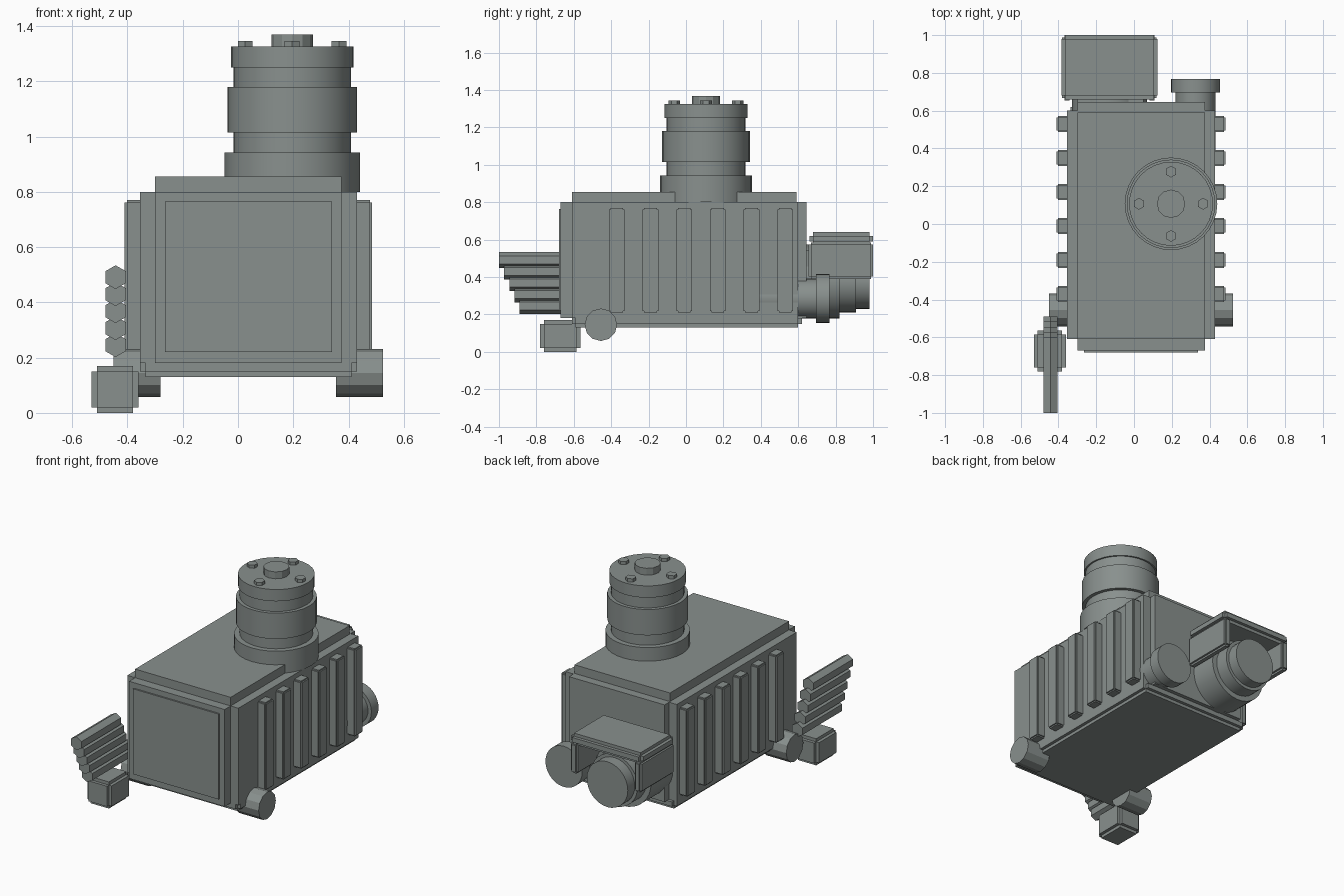
import bpy, math
from mathutils import Matrix, Vector

if "Cube" in bpy.data.objects:
    bpy.data.objects.remove(bpy.data.objects["Cube"])

# Dark grey metal shared by all parts
metal = bpy.data.materials.new("dark_grey")
metal.diffuse_color = (0.25, 0.28, 0.27, 1)
metal.use_nodes = True
metal.node_tree.nodes["Principled BSDF"].inputs["Base Color"].default_value = metal.diffuse_color


def box(name, x, y, z):
    """Plain box from (min, max) pairs."""
    bpy.ops.mesh.primitive_cube_add(size=1)
    ob = bpy.context.object
    ob.name = name
    ob.data.materials.append(metal)
    lo, hi = Vector((x[0], y[0], z[0])), Vector((x[1], y[1], z[1]))
    ob.data.transform(Matrix.Translation((lo + hi) / 2) @ Matrix.Diagonal((*(hi - lo), 1)))
    return ob


def stepped_box(name, x, y, z, s):
    """Box with a square notch of size s along every edge."""
    full = [x, y, z]
    for axis, tag in enumerate("xyz"):
        d = [r if i == axis else (r[0] + s, r[1] - s) for i, r in enumerate(full)]
        box(f"{name}_{tag}", *d)


def cyl(name, start, axis, length, r, sides=32, turn=0.0):
    """Cylinder that begins at start and runs along an axis."""
    rot = {"x": Matrix.Rotation(math.pi / 2, 4, "Y"),
           "y": Matrix.Rotation(-math.pi / 2, 4, "X"), "z": Matrix.Identity(4)}[axis]
    bpy.ops.mesh.primitive_cylinder_add(vertices=sides, radius=r, depth=length)
    ob = bpy.context.object
    ob.name = name
    ob.data.materials.append(metal)
    ob.data.transform(Matrix.Translation(start) @ rot @ Matrix.Translation((0, 0, length / 2))
                      @ Matrix.Rotation(turn, 4, "Z"))
    if sides > 20:
        bpy.ops.object.shade_smooth_by_angle(angle=math.radians(30))
    return ob


# Main housing: core, end faces, top cover, base plate, front panel
box("body_core", (-0.355, 0.43), (-0.61, 0.60), (0.18, 0.80))
box("body_ends", (-0.30, 0.375), (-0.67, 0.645), (0.18, 0.80))
box("top_cover", (-0.30, 0.375), (-0.61, 0.59), (0.75, 0.855))
stepped_box("base_plate", (-0.355, 0.43), (-0.61, 0.62), (0.13, 0.20), 0.02)
box("front_panel", (-0.265, 0.34), (-0.68, -0.66), (0.22, 0.765))

# Side ribs
for i in range(6):
    y = 0.53 - 0.18 * i
    for side, x in (("right", (0.38, 0.485)), ("left", (-0.41, -0.305))):
        stepped_box(f"{side}_rib_{i}", x, (y - 0.042, y + 0.042), (0.21, 0.77), 0.008)

# Turret on top
cx, cy = 0.196, 0.107
for n, z0, z1, r in (("base", 0.80, 0.942, 0.245), ("lower_neck", 0.942, 1.015, 0.212),
                     ("band", 1.015, 1.18, 0.234), ("upper_neck", 1.18, 1.25, 0.212),
                     ("cap", 1.25, 1.325, 0.222)):
    cyl("turret_" + n, (cx, cy, z0), "z", z1 - z0, r)
cyl("turret_hub", (cx, cy, 1.32), "z", 0.049, 0.075, 12)
for i in range(4):
    a = i * math.pi / 2
    cyl(f"turret_bolt_{i}", (cx + 0.17 * math.cos(a), cy + 0.17 * math.sin(a), 1.32),
        "z", 0.025, 0.031, 6)

# Rear pipe with flange
cyl("rear_pipe", (0.326, 0.38, 0.285), "y", 0.33, 0.106)
cyl("pipe_flange", (0.326, 0.695, 0.285), "y", 0.072, 0.13)

# Rear lens barrel under the hood
lx, lz = -0.13, 0.375
for n, y0, y1, r in (("root", 0.60, 0.82, 0.198), ("middle", 0.81, 0.91, 0.165),
                     ("tip", 0.90, 0.98, 0.145)):
    cyl("barrel_" + n, (lx, y0, lz), "y", y1 - y0, r)

# Hood: mount, roof and side walls
box("hood_mount", (-0.30, 0.05), (0.62, 0.67), (0.39, 0.545))
stepped_box("hood_roof", (-0.385, 0.125), (0.66, 1.0), (0.57, 0.64), 0.02)
for side, x in (("left", (-0.38, -0.33)), ("right", (0.07, 0.12))):
    stepped_box(f"hood_wall_{side}", x, (0.655, 1.0), (0.39, 0.585), 0.012)

# Side rollers
cyl("right_roller", (0.355, -0.455, 0.145), "x", 0.17, 0.087, 12)
cyl("left_roller", (-0.45, -0.455, 0.145), "x", 0.17, 0.087, 12)

# Foot block and the stack of hexagonal bars above it
stepped_box("foot_block", (-0.53, -0.36), (-0.78, -0.565), (0.0, 0.17), 0.02)
for i in range(5):
    cyl(f"hex_bar_{i}", (-0.443, -0.89 - 0.0275 * i, 0.245 + 0.0615 * i),
        "y", 0.40, 0.043, 6)
